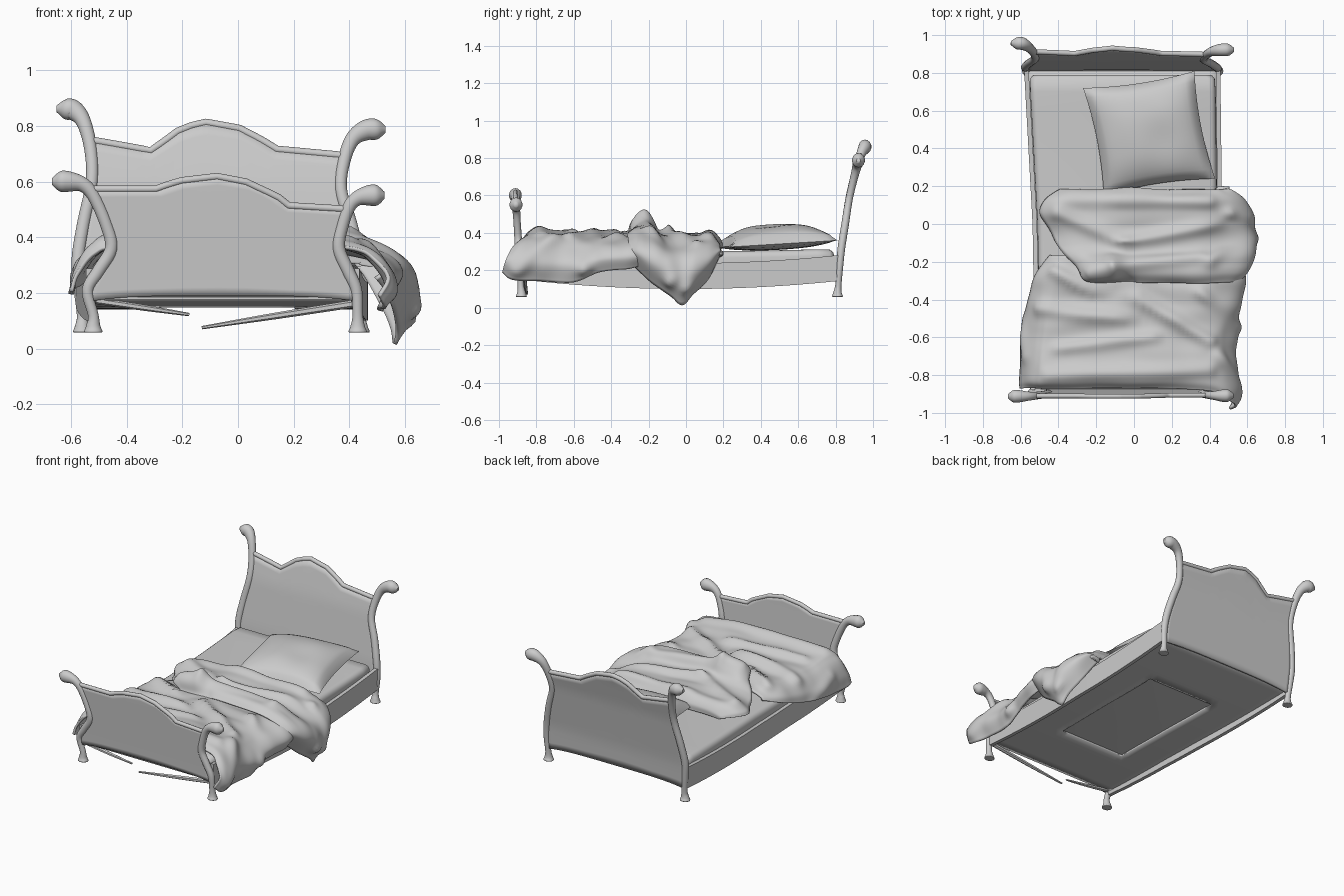
import bpy, bmesh, math
from mathutils import Vector, noise, geometry

if "Cube" in bpy.data.objects:
    bpy.data.objects.remove(bpy.data.objects["Cube"])


def interp(table, t):
    """Piecewise linear lookup in (key, value) pairs."""
    if t <= table[0][0]:
        return table[0][1]
    for (a, va), (b, vb) in zip(table, table[1:]):
        if t <= b:
            return va + (vb - va) * (t - a) / (b - a)
    return table[-1][1]


def catmull(pts, n):
    p = [pts[0] * 2 - pts[1]] + pts + [pts[-1] * 2 - pts[-2]]
    out = []
    for i in range(1, len(p) - 2):
        a, b, c, d = p[i - 1:i + 3]
        for k in range(n):
            t = k / n
            out.append((b * 2 + (c - a) * t + (a * 2 - b * 5 + c * 4 - d) * t * t
                        + (b * 3 - a - c * 3 + d) * t ** 3) * 0.5)
    return out + [pts[-1].copy()]


def smooth(ob, angle=50):
    bpy.ops.object.select_all(action='DESELECT')
    ob.select_set(True)
    bpy.context.view_layer.objects.active = ob
    bpy.ops.object.shade_smooth_by_angle(angle=math.radians(angle))


def sheet(name, rows, thick=0, offset=0, skip=None, closed=False):
    """Skin rows of points; optionally close each row into a ring."""
    m = len(rows[0])
    faces = []
    for i in range(len(rows) - 1):
        for j in range(m if closed else m - 1):
            k = (j + 1) % m
            if not (skip and skip(Vector(rows[i][j]))):
                faces.append((i * m + j, i * m + k, (i + 1) * m + k, (i + 1) * m + j))
    if closed:
        faces += [tuple(range(m))[::-1], tuple((len(rows) - 1) * m + j for j in range(m))]
    me = bpy.data.meshes.new(name)
    me.from_pydata([tuple(p) for r in rows for p in r], [], faces)
    ob = bpy.data.objects.new(name, me)
    bpy.context.collection.objects.link(ob)
    if closed:
        bm = bmesh.new()
        bm.from_mesh(me)
        bmesh.ops.recalc_face_normals(bm, faces=bm.faces)
        bm.to_mesh(me)
        bm.free()
    if thick:
        s = ob.modifiers.new("thickness", 'SOLIDIFY')
        s.thickness, s.offset = thick, offset
    smooth(ob)
    return ob


def tube(name, pts, n=5, sides=14, flat=1.0):
    """Round bar through (x, y, z, radius) points; runs across the y axis."""
    line = catmull([Vector(p) for p in pts], n)
    rings = []
    for i, p in enumerate(line):
        t = (line[min(i + 1, len(line) - 1)] - line[max(i - 1, 0)]).xyz.normalized()
        side = Vector((0, 1, 0)).cross(t).normalized()
        other = t.cross(side)
        r = max(p.w, 0.003)
        rings.append([p.xyz + side * r * math.cos(a) + other * r * flat * math.sin(a)
                      for a in (2 * math.pi * k / sides for k in range(sides))])
    return sheet(name, rings, closed=True)


# Posts: S-shaped legs with foot and scroll knob, (x, z) paths
front_y = [(.06, -.88), (.25, -.89), (.6, -.912)]
rear_y = [(.06, .81), (.3, .828), (.6, .875), (.8, .925), (.87, .962)]
posts = {
    "front_left_post": (front_y, [(-.52, .12), (-.54, .21), (-.50, .28), (-.455, .36), (-.475, .45),
                                  (-.52, .55), (-.56, .59), (-.61, .60), (-.64, .60), (-.668, .60)]),
    "front_right_post": (front_y, [(.43, .12), (.425, .21), (.395, .28), (.362, .36), (.375, .44),
                                   (.40, .51), (.43, .54), (.47, .55), (.50, .55), (.527, .55)]),
    "rear_left_post": (rear_y, [(-.56, .12), (-.57, .22), (-.575, .32), (-.555, .45), (-.525, .6),
                                (-.53, .72), (-.555, .815), (-.59, .855), (-.62, .86), (-.652, .862)]),
    "rear_right_post": (rear_y, [(.44, .12), (.445, .22), (.435, .32), (.405, .45), (.37, .57),
                                 (.38, .67), (.41, .75), (.46, .785), (.50, .787), (.53, .787)]),
}
radii = [.019, .021, .023, .023, .022, .023, .027, .037, .036, .012]
for name, (yt, path) in posts.items():
    fx = path[0][0]
    foot = [(fx, yt[0][1], .057, .02), (fx, yt[0][1], .06, .033), (fx, yt[0][1], .08, .026)]
    tube(name, foot + [(x, interp(yt, z), z, r) for (x, z), r in zip(path, radii)], flat=.9)


# Headboard and footboard: panels between the posts with a wavy top rim
def board(name, left, right, top, bottom, rim):
    yt, lp = posts[left]
    rp = posts[right][1]
    xl = [(z, x) for x, z in lp[:7]]
    xr = [(z, x) for x, z in rp[:7]]
    span = top[-1][0] - top[0][0]
    prof = [((x - top[0][0]) / span, z) for x, z in top]
    us = sorted({round(i / 30, 4) for i in range(31)} | {round(u, 4) for u, _ in prof})
    rows = []
    for v in range(15):
        row = []
        for u in us:
            z0 = bottom + .02 * (2 * u - 1) ** 4 * -1
            z = z0 + (interp(prof, u) - z0) * v / 14
            x = interp(xl, z) * (1 - u) + interp(xr, z) * u
            row.append((x, interp(yt, z), z))
        rows.append(row)
    sheet(name, rows, .018)
    tube(name + "_rim", [(*p, rim) for p in rows[-1]], n=1, sides=10)


board("headboard", "rear_left_post", "rear_right_post",
      [(-.52, .75), (-.31, .71), (-.21, .78), (-.16, .80), (-.11, .812), (0, .79), (.13, .715), (.38, .692)], .16, .014)
board("footboard", "front_left_post", "front_right_post",
      [(-.54, .573), (-.30, .573), (-.2, .603), (-.08, .618), (.02, .598), (.17, .513), (.40, .50)], .19, .013)

# Sagging side rails
ys = [-.88 + 1.7 * i / 24 for i in range(25)]
rails = {"left_rail": [(-.88, -.535), (-.3, -.52), (0, -.525), (.82, -.57)],
         "right_rail": [(-.88, .425), (0, .455), (.82, .445)]}
for name, xt in rails.items():
    rings = []
    for y in ys:
        x, b = interp(xt, y), .15 - .05 * (1 - (y / .88) ** 2)
        rings.append([(x - .012, y, b), (x + .012, y, b), (x + .012, y, b + .138), (x - .012, y, b + .138)])
    sheet(name, rings, closed=True)

# Base board with a rectangular opening
nx = 20
rows = [[(interp(rails["left_rail"], y) * (1 - k / nx) + interp(rails["right_rail"], y) * k / nx, y,
          .18 - .033 * (1 - (y / .88) ** 2)) for k in range(nx + 1)] for y in ys]
sheet("base_board", rows, .012, skip=lambda p: -.3 < p.x < .17 and -.5 < p.y < .38)

# Mattress: rounded, sagging block
rings = []
stations = [-.872, -.868, -.85] + [-.8 + .1 * i for i in range(16)] + [.77, .787, .79]
for y in stations:
    e = max(0, abs(y + .041) - .79) / .041
    g = .03 * (1 - math.sqrt(max(0, 1 - min(1, e) ** 2)))
    l = interp(rails["left_rail"], y) + .014 + g
    r = interp(rails["right_rail"], y) - .014 - g
    sag = 1 - (y / .88) ** 2
    zb, zt = .187 - .03 * sag + g, .318 - .016 * sag - g
    ring = []
    for cx, cz, a0 in ((r - .035, zt - .035, 0), (l + .035, zt - .035, 90),
                       (l + .035, zb + .035, 180), (r - .035, zb + .035, 270)):
        for k in range(5):
            a = math.radians(a0 + 22.5 * k)
            ring.append((cx + .035 * math.cos(a), y, cz + .035 * math.sin(a)))
    rings.append(ring)
sheet("mattress", rings, closed=True)

# Broken slat halves hanging under the foot end
tube("broken_slat_left", [(-.51, -.865, .172, .012), (-.34, -.865, .147, .011), (-.175, -.86, .122, .006)], sides=6)
tube("broken_slat_right", [(.41, -.865, .16, .014), (.14, -.86, .118, .012), (-.13, -.85, .075, .006)], sides=6)

# Pillow: pinched cushion on a skewed square
c = [Vector(p) for p in ((-.16, .15, .325), (.43, .24, .325), (.32, .81, .36), (-.27, .72, .345))]
N = 22
for sgn, part in ((1, "pillow_top"), (-1, "pillow_underside")):
    rows = []
    for j in range(N + 1):
        row = []
        for i in range(N + 1):
            a, b = 2 * i / N - 1, 2 * j / N - 1
            s = (a * (1 - .07 * (1 - b * b)) + 1) / 2
            t = (b * (1 - .07 * (1 - a * a)) + 1) / 2
            p = (c[0] * (1 - s) + c[1] * s) * (1 - t) + (c[3] * (1 - s) + c[2] * s) * t
            f = ((1 - a * a) * (1 - b * b)) ** .45
            dent = .02 * math.exp(-((a - .25) ** 2 + (b + .1) ** 2) * 5)
            p.z += f * ((.118 - dent + .012 * noise.noise(p * 5)) if sgn > 0 else -.03)
            row.append(p)
        rows.append(row if sgn > 0 else row[::-1])
    sheet(part, rows)


# Blanket: rows are (y, left hem x, z, top z, right x, hem z, right hem y shift)
def cloth(name, rows, tuck, ridges, seed):
    grid = []
    for y, xl, zl, zt, xr, zr, sh in rows:
        d = zr - zt
        sec = [(xl, zl, 0), (xl + .02, zl * .6 + zt * .4, 0), (xl + .09, zl * .15 + zt * .85, 0),
               (xl + .2, zt, 0), (.05, zt + .01, 0), (.26, zt, 0), (.42, zt + d * .08, .1),
               (xr - .05, zt + d * .28, .5), (xr, zt + d * .62, .8), (xr - tuck, zr, 1)]
        grid.append(catmull([Vector((x, y + sh * w, z)) for x, z, w in sec], 8))
    cols = [catmull(list(col), 10) for col in zip(*grid)]
    ob = sheet(name, [list(r) for r in zip(*cols)], .014, -1)
    normals = [v.normal.copy() for v in ob.data.vertices]
    for v, nrm in zip(ob.data.vertices, normals):
        h = .016 * noise.noise(Vector((v.co.x * 4, v.co.y * 9, v.co.z * 5 + seed)))
        for a, b, amp, w in ridges:
            q, t = geometry.intersect_point_line(v.co, Vector(a), Vector(b))
            q = Vector(a).lerp(Vector(b), min(1, max(0, t)))
            h += amp * math.exp(-((v.co - q).length / w) ** 2)
        v.co += nrm * h
    smooth(ob, 70)


cloth("blanket_lower", [
    (-.872, -.61, .21, .37, .54, .19, -.11), (-.83, -.62, .20, .40, .56, .15, -.10),
    (-.74, -.61, .20, .405, .55, .14, -.05), (-.6, -.595, .21, .385, .54, .14, 0),
    (-.45, -.57, .23, .38, .57, .19, 0), (-.3, -.535, .27, .38, .59, .21, 0),
    (-.17, -.44, .31, .36, .57, .24, 0)], .03, [
    ((-.45, -.80, .4), (.4, -.77, .4), .022, .04), ((-.4, -.66, .39), (.1, -.60, .39), .024, .035),
    ((-.5, -.45, .36), (-.05, -.5, .39), .028, .04), ((0, -.38, .39), (.4, -.62, .38), .035, .04),
    ((.35, -.36, .39), (.55, -.55, .2), .03, .035), ((-.42, -.25, .37), (-.2, -.37, .38), .03, .035),
    ((.45, -.7, .38), (.55, -.9, .2), .025, .04), ((-.57, -.7, .3), (-.6, -.5, .22), .015, .04)], 1)
cloth("blanket_folded_top", [
    (-.31, -.20, .38, .39, .57, .25, 0), (-.26, -.25, .39, .425, .61, .20, 0),
    (-.19, -.33, .37, .42, .635, .13, .02), (-.11, -.41, .34, .385, .65, .06, .03),
    (-.02, -.46, .325, .38, .64, .015, 0), (.06, -.50, .325, .385, .63, .07, -.02),
    (.13, -.47, .325, .385, .58, .17, 0), (.18, -.40, .315, .35, .52, .27, 0),
    (.185, -.37, .305, .31, .49, .28, 0)], .075, [
    ((-.22, -.25, .42), (-.12, -.23, .43), .075, .06), ((-.1, -.22, .43), (.35, -.17, .43), .03, .04),
    ((-.4, .06, .38), (-.05, -.1, .39), .022, .04), ((-.05, -.1, .39), (.45, .0, .38), .028, .04),
    ((-.1, .12, .38), (.4, .12, .38), .02, .035), ((.4, -.2, .4), (.62, -.08, .15), .03, .035),
    ((.5, .06, .33), (.62, -.0, .1), .022, .03)], 7)
